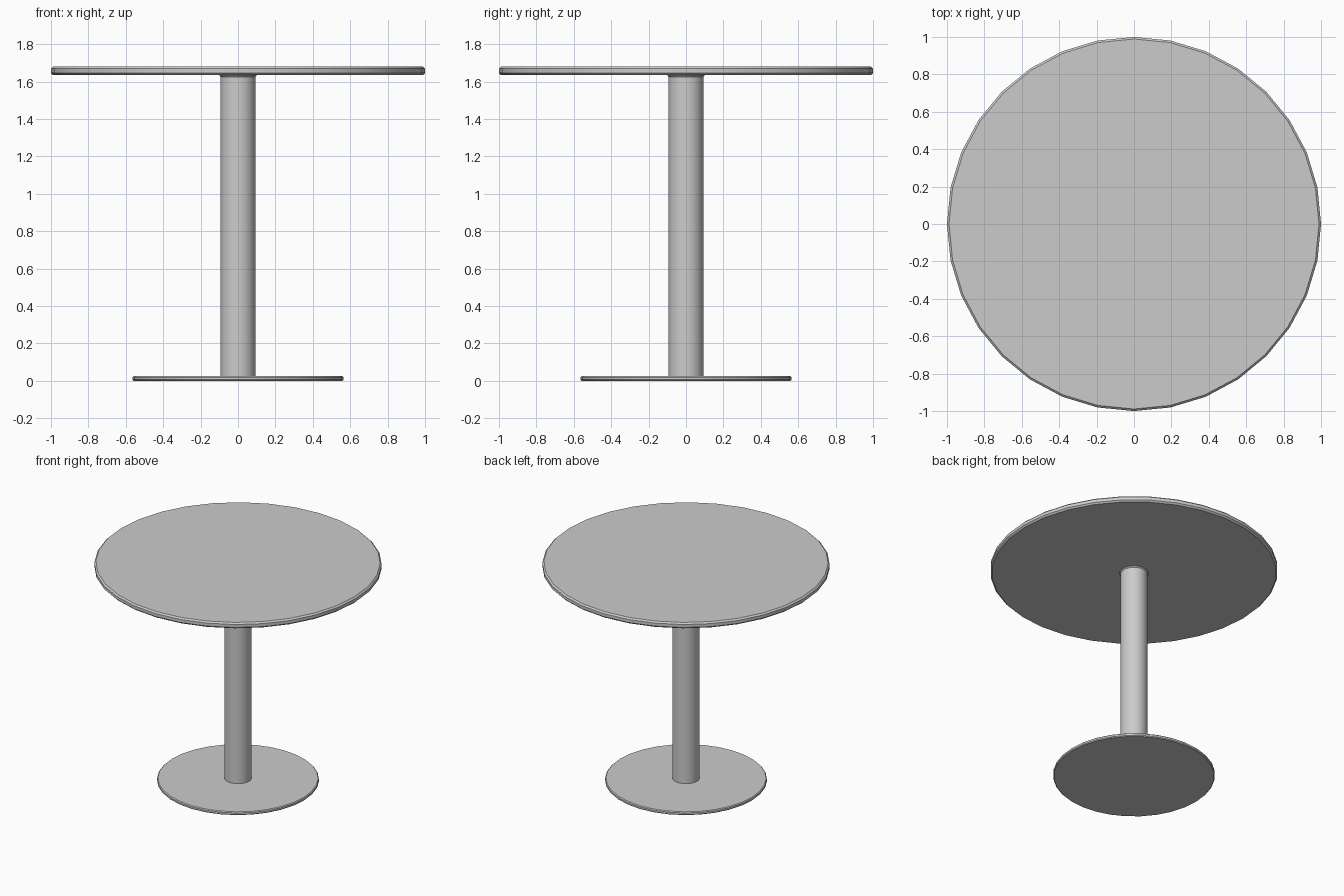
import bpy, bmesh, math

if "Cube" in bpy.data.objects:
    bpy.data.objects.remove(bpy.data.objects["Cube"])

SIDES = 32


def lathe(name, profile):
    """Closed solid of revolution from (radius, z) rings."""
    bm = bmesh.new()
    rings = []
    for r, z in profile:
        rings.append([bm.verts.new((r * math.cos(2 * math.pi * i / SIDES),
                                    r * math.sin(2 * math.pi * i / SIDES), z))
                      for i in range(SIDES)])
    for lo, hi in zip(rings, rings[1:]):
        for i in range(SIDES):
            j = (i + 1) % SIDES
            bm.faces.new((lo[i], lo[j], hi[j], hi[i]))
    bm.faces.new(rings[0][::-1])
    bm.faces.new(rings[-1])
    mesh = bpy.data.meshes.new(name)
    bm.to_mesh(mesh)
    bm.free()
    obj = bpy.data.objects.new(name, mesh)
    bpy.context.collection.objects.link(obj)
    bpy.ops.object.select_all(action='DESELECT')
    obj.select_set(True)
    bpy.context.view_layer.objects.active = obj
    bpy.ops.object.shade_smooth_by_angle(angle=math.radians(30))
    return obj


def disc(name, radius, z0, z1, bevel):
    """Round plate with chamfered rims."""
    return lathe(name, [(radius - bevel, z0), (radius, z0 + bevel),
                        (radius, z1 - bevel), (radius - bevel, z1)])


# Floor plate
disc("base_plate", 0.563, 0.0, 0.025, 0.006)

# Column with a tiny flare where it meets the top
lathe("column", [(0.094, 0.02), (0.094, 1.625), (0.1, 1.632), (0.1, 1.64)])

# Round table top
disc("table_top", 1.0, 1.635, 1.68, 0.011)
